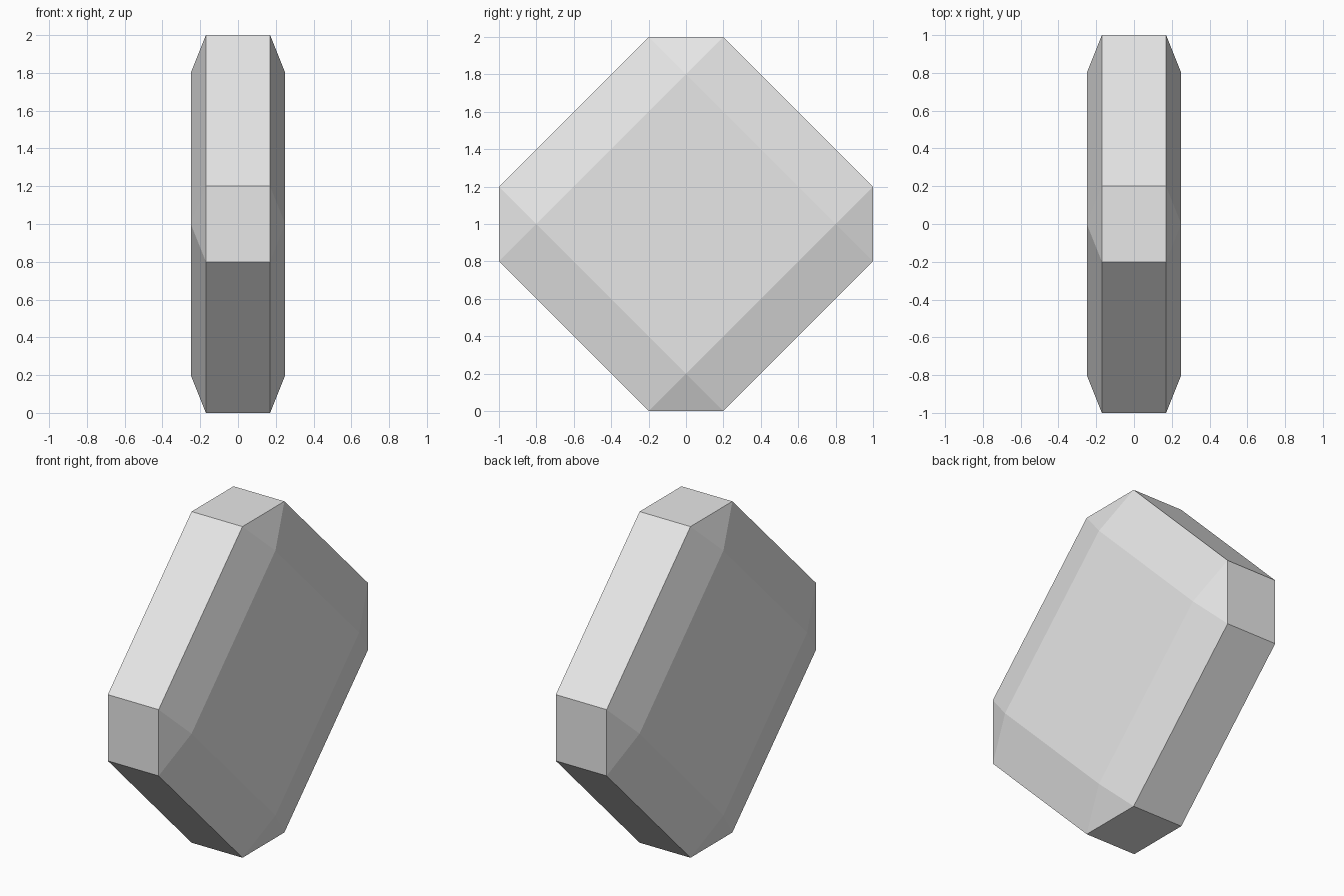
import bpy, bmesh

cube = bpy.data.objects.get("Cube")
if cube:
    bpy.data.objects.remove(cube, do_unlink=True)

RADIUS = 1.0        # half the overall height
CHAMFER = 0.2       # half the width of each cut corner
RIM = 0.17          # half thickness at the rim
FACE = 0.25         # half thickness at the flat diamond faces

stone = bpy.data.materials.new("light_grey")
stone.use_nodes = True
grey = (0.8, 0.8, 0.8, 1)
stone.diffuse_color = grey
stone.node_tree.nodes["Principled BSDF"].inputs["Base Color"].default_value = grey

# Outer octagonal rim and inner diamond, mirrored on both sides
bm = bmesh.new()
for side in (-1, 1):
    for dy, dz in ((1, 0), (0, 1), (-1, 0), (0, -1)):
        inner = RADIUS - CHAMFER
        bm.verts.new((side * FACE, dy * inner, RADIUS + dz * inner))
        for c in (-CHAMFER, CHAMFER):
            bm.verts.new((side * RIM, dy * RADIUS + dz * c,
                          RADIUS + dz * RADIUS + dy * c))

# Skin the points and merge coplanar triangles into flat facets
bmesh.ops.convex_hull(bm, input=bm.verts[:])
bmesh.ops.dissolve_limit(bm, angle_limit=0.01, verts=bm.verts[:], edges=bm.edges[:])
bmesh.ops.recalc_face_normals(bm, faces=bm.faces[:])

mesh = bpy.data.meshes.new("bevelled_diamond_block")
bm.to_mesh(mesh)
bm.free()
mesh.materials.append(stone)
block = bpy.data.objects.new("bevelled_diamond_block", mesh)
bpy.context.collection.objects.link(block)
